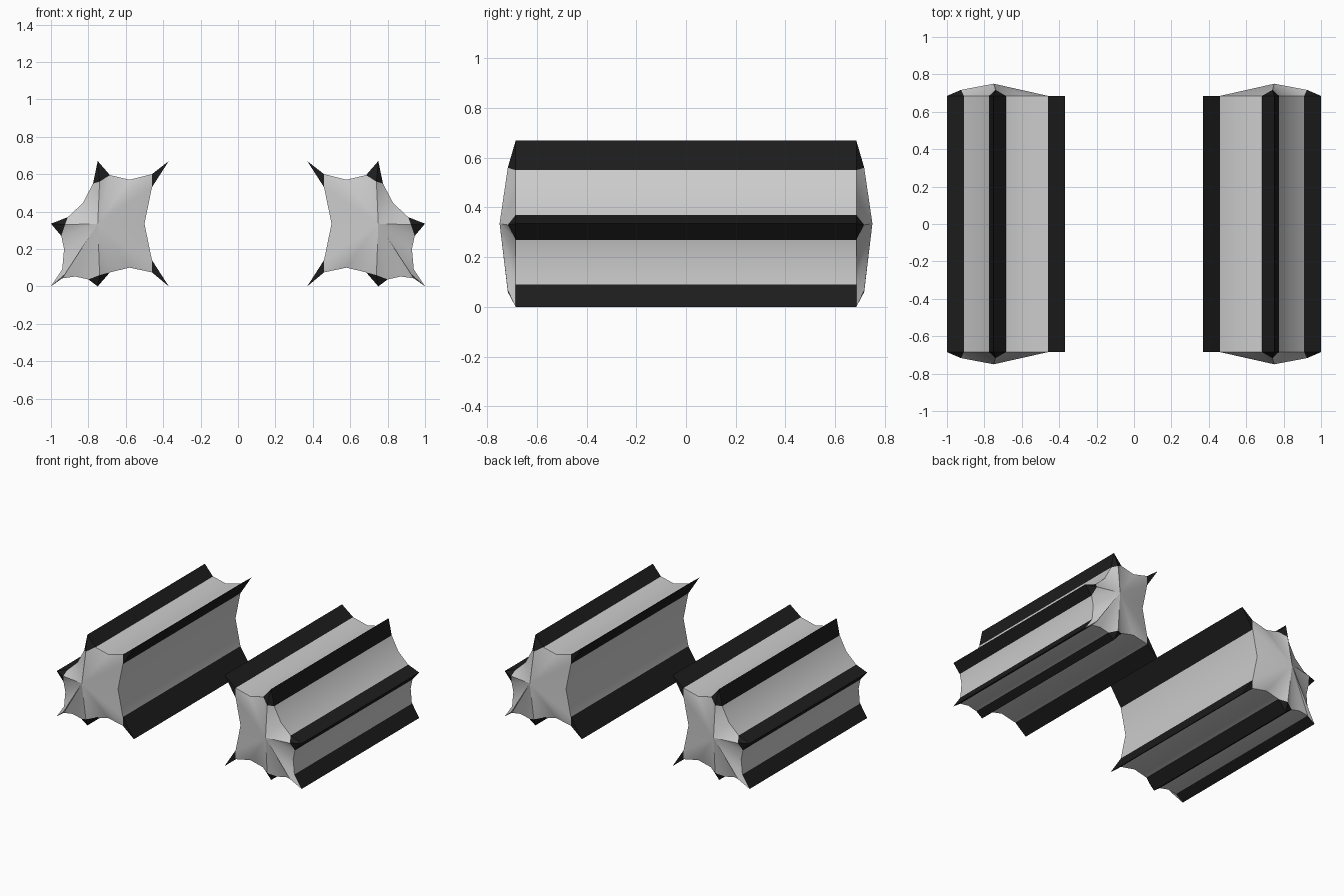
import bpy, bmesh, math

if "Cube" in bpy.data.objects:
    bpy.data.objects.remove(bpy.data.objects["Cube"])

END = 0.685      # y of the rail ends
RIDGE = 0.717    # y of the raised points behind each fin

# Fins of the right-hand rail, clockwise: base a, tip, base b, raised end point, end colour
FINS = [
    ((0.46, 0.53), (0.37, 0.67), (0.46, 0.60), None, "dark"),
    ((0.685, 0.595), (0.75, 0.67), (0.775, 0.55), (0.74, 0.56), "dark"),
    ((0.91, 0.37), (1.0, 0.335), (0.945, 0.27), (0.925, 0.33), "dark"),
    ((0.94, 0.09), (1.0, 0.0), (0.94, 0.043), (0.925, 0.065), "grey"),
    ((0.80, 0.037), (0.75, 0.0), (0.685, 0.075), (0.74, 0.06), "dark"),
    ((0.46, 0.075), (0.37, 0.0), (0.46, 0.14), None, "dark"),
]
# Middle of the hollow that follows each fin
HOLLOWS = [(0.58, 0.57), (0.83, 0.445), (0.93, 0.20),
           (0.87, 0.053), (0.58, 0.10), (0.50, 0.335)]
CENTRE = (0.75, 0.335)

dark = bpy.data.materials.new("dark")
dark.diffuse_color = (0.012, 0.012, 0.012, 1)
dark.use_nodes = True
dark.node_tree.nodes["Principled BSDF"].inputs["Base Color"].default_value = dark.diffuse_color


def at(p, y):
    return (p[0], y, p[1])


def strip(faces, points):
    for p, q in zip(points, points[1:]):
        faces.append([at(p, -END), at(q, -END), at(q, END), at(p, END)])


def build(name, faces, mat=None):
    bm = bmesh.new()
    for f in faces:
        bm.faces.new([bm.verts.new(c) for c in f])
    bmesh.ops.remove_doubles(bm, verts=bm.verts, dist=0.0005)
    bmesh.ops.recalc_face_normals(bm, faces=bm.faces)
    me = bpy.data.meshes.new(name)
    bm.to_mesh(me)
    bm.free()
    ob = bpy.data.objects.new(name, me)
    bpy.context.collection.objects.link(ob)
    if mat:
        me.materials.append(mat)
    bpy.ops.object.select_all(action="DESELECT")
    ob.select_set(True)
    bpy.context.view_layer.objects.active = ob
    bpy.ops.object.shade_smooth_by_angle(angle=math.radians(35))
    ob.modifiers.new("mirror", "MIRROR").use_axis[0] = True
    return ob


body, fins = [], []
for i, (a, tip, b, raised, end_colour) in enumerate(FINS):
    nxt = FINS[(i + 1) % len(FINS)][0]
    # long sides: dark fin, then grey hollow
    strip(fins, [a, tip, b])
    strip(body, [b, HOLLOWS[i], nxt])
    for s in (-1, 1):
        y = s * END
        centre = at(CENTRE, s * 0.75)
        # fin ends
        target = fins if end_colour == "dark" else body
        ring = [at(a, y)]
        if raised:
            r = at(raised, s * RIDGE)
            target += [[at(a, y), at(tip, y), r], [at(tip, y), at(b, y), r]]
            ring.append(r)
        else:
            target.append([at(a, y), at(tip, y), at(b, y)])
        # domed end cap
        ring += [at(b, y), at(HOLLOWS[i], y), at(nxt, y)]
        for p, q in zip(ring, ring[1:]):
            body.append([p, q, centre])

build("rail_body", body)
edge = build("rail_fins", fins, dark)
